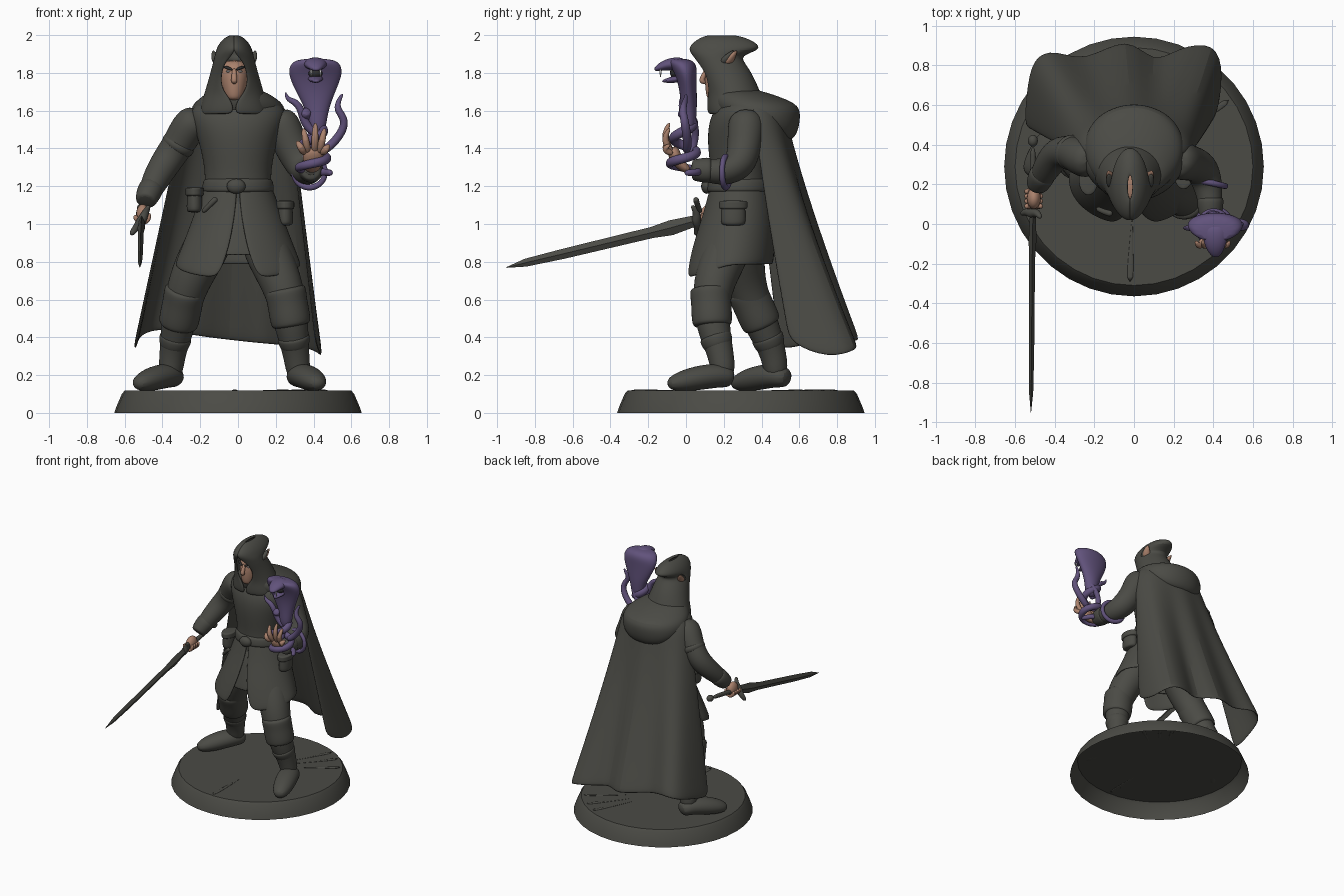
import bpy, bmesh, math
from mathutils import Vector, Matrix

if "Cube" in bpy.data.objects:
    bpy.data.objects.remove(bpy.data.objects["Cube"], do_unlink=True)


def material(name, colour):
    mat = bpy.data.materials.new(name)
    mat.use_nodes = True
    mat.diffuse_color = (*colour, 1)
    mat.node_tree.nodes["Principled BSDF"].inputs["Base Color"].default_value = (*colour, 1)
    return mat


cloth = material("dark cloth", (.07, .07, .06))
skin = material("skin", (.4, .22, .15))
purple = material("purple scales", (.12, .085, .2))
shadow = material("dark mouth", (.03, .03, .03))
white = material("pale eye", (.6, .6, .6))
FIT = 1.06  # makes up for the shrinking of smoothed rings


def finish(name, bm, mat, smooth=2, thick=0, angle=60):
    bmesh.ops.recalc_face_normals(bm, faces=bm.faces)
    mesh = bpy.data.meshes.new(name)
    bm.to_mesh(mesh)
    bm.free()
    mesh.materials.append(mat)
    obj = bpy.data.objects.new(name, mesh)
    bpy.context.collection.objects.link(obj)
    bpy.ops.object.select_all(action="DESELECT")
    obj.select_set(True)
    bpy.context.view_layer.objects.active = obj
    bpy.ops.object.shade_smooth_by_angle(angle=math.radians(angle))
    if thick:
        shell = obj.modifiers.new("thickness", "SOLIDIFY")
        shell.thickness = thick
    if smooth:
        sub = obj.modifiers.new("smooth", "SUBSURF")
        sub.levels = sub.render_levels = smooth
    return obj


def bridge(name, rings, mat, closed=True, caps=(True, True), **style):
    """Join successive rows of points with quads."""
    bm = bmesh.new()
    rows = [[bm.verts.new(p) for p in ring] for ring in rings]
    count = len(rows[0])
    for low, high in zip(rows, rows[1:]):
        for i in range(count if closed else count - 1):
            j = (i + 1) % count
            bm.faces.new((low[i], low[j], high[j], high[i]))
    for row, cap in zip((rows[0], rows[-1]), caps):
        if cap and closed:
            bm.faces.new(row)
    return finish(name, bm, mat, **style)


def loft(name, rings, mat, sides=14, **style):
    """Stack ellipses given as x, y, z, half width, half depth."""
    turn = [math.tau * i / sides for i in range(sides)]
    rows = [[(x + w * FIT * math.cos(a), y + d * FIT * math.sin(a), z) for a in turn]
            for x, y, z, w, d in rings]
    return bridge(name, rows, mat, **style)


def wrap(name, rings, mat, sides=18, thick=.02, dip=0):
    """Stack ellipses open at the front by an angle; dip lowers the front of the last ones."""
    rows = []
    for k, (x, y, z, w, d, gap) in enumerate(rings):
        start = math.radians(gap) - math.pi / 2
        step = (math.tau - 2 * math.radians(gap)) / sides
        drop = dip * k / (len(rings) - 1)
        rows.append([(x + w * math.cos(a), y + d * math.sin(a), z + drop * min(0, math.sin(a)))
                     for a in (start + step * i for i in range(sides + 1))])
    return bridge(name, rows, mat, closed=False, thick=thick)


def tube(name, path, radii, mat, sides=10, flat=(1, 1), **style):
    """Sweep an ellipse along a path, radii spread evenly over it."""
    pts = [Vector(p) for p in path]
    up, rows = None, []
    for i, p in enumerate(pts):
        t = (pts[min(i + 1, len(pts) - 1)] - pts[max(i - 1, 0)]).normalized()
        up = up or Vector((0, -1, 0) if abs(t.z) > .8 else (0, 0, 1))
        up = (up - t * up.dot(t)).normalized()
        side = t.cross(up)
        place = i / (len(pts) - 1) * (len(radii) - 1)
        k = min(int(place), len(radii) - 2) if len(radii) > 1 else 0
        r = radii[0] if len(radii) == 1 else radii[k] + (radii[k + 1] - radii[k]) * (place - k)
        r *= FIT
        rows.append([p + side * r * flat[0] * math.cos(math.tau * j / sides)
                     + up * r * flat[1] * math.sin(math.tau * j / sides) for j in range(sides)])
    return bridge(name, rows, mat, **style)


def blob(name, centre, size, mat):
    bm = bmesh.new()
    bmesh.ops.create_uvsphere(bm, u_segments=16, v_segments=10, radius=1,
                              matrix=Matrix.Translation(centre) @ Matrix.Diagonal((*size, 1)))
    return finish(name, bm, mat, smooth=0)


# Round stand, hollow underneath, with a few faint ridges
rim = [(0, .29, z, r / FIT, r / FIT) for z, r in ((0, .655), (.03, .645), (.1, .615), (.118, .6))]
loft("stand", rim, cloth, sides=36, caps=(False, True), smooth=0, angle=25)
for i, turn in enumerate((-92, 35, 50, 62)):
    way = Vector((math.cos(math.radians(turn)), math.sin(math.radians(turn)), 0))
    middle = Vector((0, .29, .119))
    tube(f"stand_ridge_{i}", [middle + way * .25, middle + way * .45, middle + way * .59],
         (.002, .012, .02), cloth, flat=(1, .3), smooth=1)

# Legs, knee cuffs and boots
legs = {
    "left": ([(.1, .27, 1), (.17, .2, .82), (.25, .13, .65), (.285, .14, .45), (.31, .19, .3), (.325, .2, .17)],
             [(.31, .25, .18), (.33, .19, .2), (.365, .09, .19), (.405, -.02, .168), (.43, -.1, .15)]),
    "right": ([(-.1, .3, 1), (-.2, .29, .82), (-.28, .32, .65), (-.32, .41, .45), (-.35, .47, .3), (-.36, .48, .17)],
              [(-.33, .55, .18), (-.36, .48, .2), (-.42, .4, .19), (-.49, .31, .168), (-.54, .245, .15)])}
for side, (leg, foot) in legs.items():
    tube(side + "_leg", leg, (.12, .125, .105, .09, .066, .066), cloth)
    tube(side + "_boot", foot, (.055, .07, .074, .064, .032), cloth, flat=(1.1, .9))
    knee, calf, ankle = (Vector(p) for p in leg[2:5])
    tube(side + "_knee_cuff", [knee.lerp(calf, f) for f in (-.08, 0, .3, .6, .9, .97)],
         (.095, .112, .106, .108, .106, .09), cloth)
    tube(side + "_boot_top", [calf.lerp(ankle, f) for f in (.25, .35, .6, .75)], (.08, .088, .08, .068), cloth)

# Torso, belt and split tunic skirt
loft("torso", [(0, .29, .95, .2, .16), (0, .28, 1.15, .18, .15), (0, .28, 1.25, .165, .14),
               (0, .28, 1.4, .19, .16), (0, .29, 1.52, .23, .17), (0, .31, 1.6, .25, .16),
               (0, .32, 1.65, .2, .13), (0, .32, 1.72, .09, .08)], cloth)
loft("belt", [(0, .28, z, w, w - .02) for z, w in ((1.16, .18), (1.18, .187), (1.23, .18), (1.25, .165))], cloth)
wrap("tunic_skirt", [(0, .28, 1.23, .17, .15, 0), (0, .28, 1.1, .22, .185, 3), (0, .255, .95, .275, .22, 8),
                     (0, .235, .84, .32, .235, 14), (0, .225, .785, .34, .24, 20)], cloth, dip=.075)
loft("inner_skirt", [(0, .28, 1.2, .16, .14), (0, .27, 1, .21, .18), (0, .25, .83, .26, .2)],
     cloth, caps=(True, False), thick=.01)
blob("belt_knot", (-.01, .11, 1.2), (.05, .03, .04), cloth)

# Belt pouches and dagger hilt
for side, x, y, z in (("left", .25, .25, 1.06), ("right", -.23, .22, 1.13)):
    loft(side + "_pouch", [(x, y, z - .07, .04, .06), (x, y, z - .05, .045, .07),
                           (x, y, z + .05, .04, .065), (x, y, z + .06, .03, .06)], cloth, sides=8)
    loft(side + "_pouch_flap", [(x, y, z + h, .05, .078) for h in (.015, .03, .055, .065)], cloth, sides=8)
tube("dagger_hilt", [(-.19, .08, 1.06), (-.15, .06, 1.1), (-.11, .05, 1.14)], (.015, .012, .02), cloth)

# Cape hanging from the shoulders in soft folds
hem = [(-.56, .49, .32), (-.55, .66, .37), (-.52, .85, .42), (-.4, .89, .45), (-.25, .82, .41), (-.03, .97, .385),
       (.1, .81, .37), (.22, .9, .36), (.42, .93, .34), (.46, .76, .28), (.42, .54, .37)]
folds = []
for t in (-.1, 0, .12, .3, .5, .75, .92, 1):
    row = []
    for i, (x, y, z) in enumerate(hem):
        a = math.pi * i / (len(hem) - 1)
        top = Vector((-.29 * math.cos(a), .36 + .16 * math.sin(a), 1.59 + .05 * math.sin(a)))
        if t < 0:
            row.append((top.x * .6, .33 + (top.y - .33) * .5, 1.67))
        else:
            p = top.lerp(Vector((x, y, z)), t)
            p.y = top.y + (y - top.y) * t ** 1.2
            row.append(p)
    folds.append(row)
bridge("cape", folds, cloth, closed=False, thick=.02)
loft("cowl", [(0, .52, 1.44, .1, .04), (0, .47, 1.49, .2, .12), (0, .39, 1.56, .25, .21),
              (0, .37, 1.63, .24, .225), (0, .32, 1.67, .19, .18), (-.01, .25, 1.72, .12, .11)], cloth)

# Hood with a peak at the back around the head
wrap("hood", [(-.02, .26, 1.58, .19, .15, 0), (-.02, .26, 1.65, .175, .155, 3), (-.02, .245, 1.71, .155, .145, 27),
              (-.02, .215, 1.79, .13, .14, 36), (-.02, .18, 1.85, .115, .135, 28), (-.02, .16, 1.89, .105, .13, 8),
              (-.02, .2, 1.92, .098, .19, 0), (-.02, .205, 1.95, .085, .185, 0), (-.02, .195, 1.985, .055, .13, 0),
              (-.02, .185, 2.004, .015, .06, 0)], cloth)
loft("head", [(-.02, .15, 1.655, .03, .03), (-.02, .17, 1.68, .05, .062), (-.02, .19, 1.75, .07, .088),
              (-.02, .2, 1.81, .076, .095), (-.02, .2, 1.87, .06, .07)], skin)
tube("nose", [(-.02, .115, 1.825), (-.02, .092, 1.785), (-.02, .08, 1.755), (-.02, .105, 1.745)], (.01, .014, .018, .01), skin)
for side, s in (("left", 1), ("right", -1)):
    blob(side + "_eye", (-.02 + s * .033, .112, 1.808), (.012, .006, .005), white)
    tube(side + "_brow", [(-.02 + s * d, y, z) for d, y, z in ((.008, .095, 1.816), (.035, .103, 1.827), (.06, .125, 1.835))],
         (.006, .009, .005), shadow)
    for part, shift, mat in (("ear", 0, skin), ("ear_cover", -.018, cloth)):
        tube(f"{side}_{part}", [(-.02 + s * d, y + shift, z) for d, y, z in ((.075, .21, 1.845), (.1, .235, 1.875), (.112, .27, 1.92))],
             (.03, .03, .006), mat, flat=(1, .7))

# Sword arm
tube("right_arm", [(-.19, .31, 1.57), (-.255, .33, 1.53), (-.31, .36, 1.43), (-.38, .37, 1.33), (-.44, .29, 1.23), (-.49, .19, 1.12)],
     (.08, .098, .085, .082, .073, .05), cloth)
tube("right_cuff", [(-.45, .27, 1.21), (-.465, .245, 1.18), (-.487, .2, 1.13), (-.49, .185, 1.115)], (.06, .07, .058, .05), cloth)
tube("right_sleeve_roll", [(-.3, .355, 1.45), (-.315, .36, 1.42), (-.34, .365, 1.385)], (.08, .096, .08), cloth)
blob("right_hand", (-.505, .13, 1.05), (.035, .055, .055), skin)
for i in range(4):
    y = .09 + i * .025
    tube(f"right_finger_{i}", [(-.47, y, 1.06), (-.472, y, 1.02), (-.505, y, 1), (-.54, y, 1.02), (-.545, y, 1.05)], (.015,), skin, sides=6)

# Sword
tube("sword_grip", [(-.51, .4, 1.08), (-.51, .2, 1.05), (-.51, .05, 1.015)], (.018, .015, .018), cloth)
blob("sword_pommel", (-.51, .42, 1.085), (.025, .03, .025), cloth)
tube("sword_guard", [(-.57, .05, .94), (-.54, .065, .98), (-.51, .05, 1.015), (-.49, .06, 1.06), (-.47, .03, 1.1)], (.014, .018, .028, .018, .012), cloth)
tube("sword_blade", [(-.51, .06, 1.02), (-.512, -.08, .98), (-.514, -.18, .955), (-.517, -.65, .842), (-.519, -.85, .795), (-.52, -.95, .77)],
     (.03, .042, .031, .028, .022, .002), cloth, sides=4, flat=(.45, .9), smooth=0, angle=20)

# Raised arm with an open hand
tube("left_arm", [(.19, .32, 1.57), (.235, .32, 1.53), (.275, .31, 1.42), (.34, .29, 1.31), (.375, .2, 1.27), (.385, .1, 1.285), (.39, .02, 1.3)],
     (.08, .1, .09, .09, .075, .06, .045), cloth)
tube("left_cuff", [(.385, y, 1.285) for y in (.14, .12, .04, .03)], (.06, .07, .058, .045), cloth)
tube("left_palm", [(.39, .02, 1.28), (.395, -.03, 1.31), (.4, -.06, 1.36), (.4, -.075, 1.41)], (.035, .048, .058, .05), skin, flat=(1, .6))
for i, (x, z) in enumerate(((.31, 1.44), (.345, 1.51), (.41, 1.54), (.46, 1.51), (.485, 1.42))):
    root = Vector((.4 + (x - .4) * .5, -.07, 1.37))
    tip = Vector((x, -.085, z))
    bend = root.lerp(tip, .55) + Vector((0, -.045, 0))
    tube(f"left_finger_{i}", [root, bend, tip], (.02, .02, .011), skin, sides=8)

# Spread-hooded serpent
loft("serpent_hood", [(.42, .01, 1.47, .04, .035), (.42, .015, 1.58, .052, .04), (.415, .015, 1.65, .078, .042),
                      (.41, .01, 1.72, .11, .045), (.41, .0, 1.79, .138, .055), (.41, -.015, 1.84, .134, .07),
                      (.41, -.035, 1.877, .095, .06)], purple)
tube("serpent_upper_jaw", [(.41, 0, 1.84), (.41, -.06, 1.85), (.41, -.12, 1.84), (.415, -.17, 1.815)], (.07, .065, .05, .018), purple, flat=(1, .55))
tube("serpent_lower_jaw", [(.41, 0, 1.78), (.41, -.06, 1.765), (.415, -.13, 1.755)], (.045, .04, .015), purple, flat=(1, .5))
blob("serpent_mouth", (.41, -.05, 1.8), (.04, .035, .03), shadow)
for s in (-1, 1):
    tube("serpent_fang", [(.412 + s * .025, -.135, z) for z in (1.82, 1.8, 1.775)], (.008, .006, .002), white, sides=6)
coil = []
for i in range(25):
    f = i / 24
    a = f * math.tau * 2.6
    r = .095 - .05 * f
    coil.append((.4 + r * math.cos(a), -.01 + r * math.sin(a), 1.27 + .33 * f ** 1.5))
tube("serpent_coil", coil, (.018, .026, .026, .03), purple, sides=8)
tube("serpent_tail", [(.44, 0, 1.38), (.5, .01, 1.42), (.56, 0, 1.5), (.565, -.01, 1.56), (.52, -.02, 1.61), (.535, 0, 1.66), (.555, 0, 1.69)],
     (.024, .024, .02, .006), purple, sides=8)
tube("small_tendril", [(.42, 0, 1.47), (.35, 0, 1.53), (.335, -.02, 1.61), (.3, -.02, 1.65), (.26, -.02, 1.66), (.25, -.02, 1.7)],
     (.026, .022, .018, .005), purple, sides=8)
tube("back_tendril", [(.38, .02, 1.35), (.37, .05, 1.45), (.42, .05, 1.53), (.47, .01, 1.6), (.44, -.02, 1.66)], (.02, .022, .02, .008), purple, sides=8)
ring = [(.38 + .085 * math.cos(a), .21 - .02 * math.cos(a), 1.275 + .085 * math.sin(a)) for a in (math.tau * i / 12 for i in range(14))]
tube("elbow_coil", ring, (.014, .02, .014), purple, sides=8)
